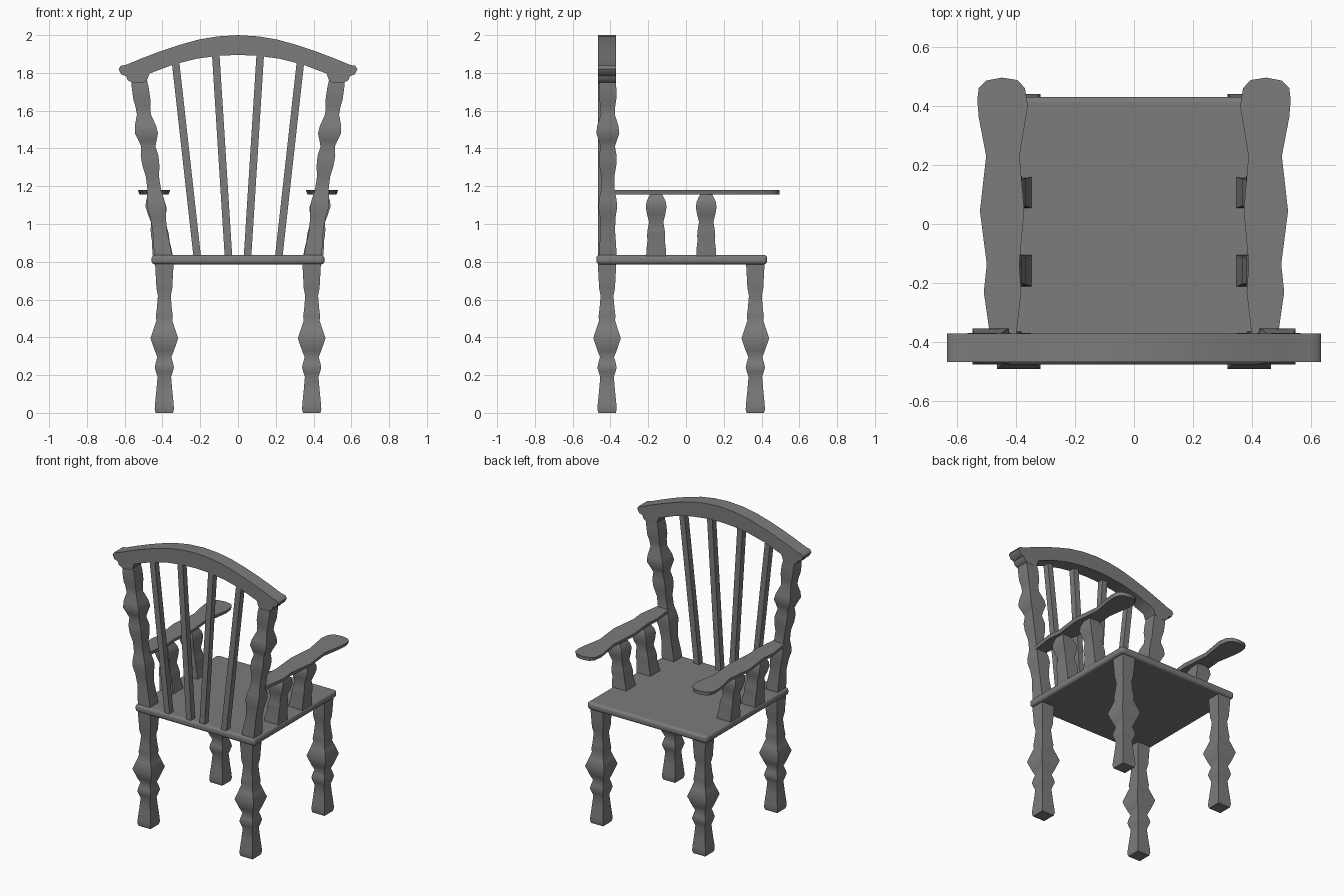
import bpy, bmesh, math
from mathutils import Vector

if "Cube" in bpy.data.objects:
    bpy.data.objects.remove(bpy.data.objects["Cube"])

# Dark grey finish for every part
MAT = bpy.data.materials.new("dark_grey")
MAT.diffuse_color = (0.115, 0.115, 0.115, 1)
MAT.use_nodes = True
MAT.node_tree.nodes["Principled BSDF"].inputs["Base Color"].default_value = MAT.diffuse_color
MAT.diffuse_color = (0.2, 0.2, 0.2, 1)
MAT.use_nodes = True
MAT.node_tree.nodes["Principled BSDF"].inputs["Base Color"].default_value = MAT.diffuse_color


def finish(name, bm, smooth=True):
    bmesh.ops.recalc_face_normals(bm, faces=bm.faces)
    me = bpy.data.meshes.new(name)
    bm.to_mesh(me)
    bm.free()
    me.materials.append(MAT)
    ob = bpy.data.objects.new(name, me)
    bpy.context.collection.objects.link(ob)
    if smooth:
        bpy.ops.object.select_all(action='DESELECT')
        ob.select_set(True)
        bpy.context.view_layer.objects.active = ob
        bpy.ops.object.shade_smooth_by_angle(angle=math.radians(50))
    return ob


def square_turning(name, base_x, y, profile, lean=0.0):
    """Square-section post from (z, half width) pairs; leans outward in x."""
    bm = bmesh.new()
    z0 = profile[0][0]
    side = 1 if base_x > 0 else -1
    rings = []
    for z, h in profile:
        cx = base_x + side * lean * (z - z0)
        rings.append([bm.verts.new((cx + a * h, y + b * h, z))
                      for a, b in ((-1, -1), (1, -1), (1, 1), (-1, 1))])
    for r, s in zip(rings, rings[1:]):
        for i in range(4):
            j = (i + 1) % 4
            bm.faces.new((r[i], r[j], s[j], s[i]))
    bm.faces.new(rings[0])
    bm.faces.new(rings[-1])
    return finish(name, bm)


def slab(name, points, direction, smooth=True):
    """Extrude a closed outline along a direction."""
    bm = bmesh.new()
    face = bm.faces.new([bm.verts.new(p) for p in points])
    geo = bmesh.ops.extrude_face_region(bm, geom=[face])["geom"]
    bmesh.ops.translate(bm, vec=Vector(direction),
                        verts=[g for g in geo if isinstance(g, bmesh.types.BMVert)])
    return finish(name, bm, smooth)


# Seat with a rounded rim
X, Y0, Y1 = 0.458, -0.475, 0.43
seat = slab("seat", [(-X, Y0, 0.786), (X, Y0, 0.786), (X, Y1, 0.786), (-X, Y1, 0.786)],
            (0, 0, 0.05), smooth=False)
bev = seat.modifiers.new("rim", "BEVEL")
bev.width = 0.018
bev.segments = 3

LEG = [(0, .046), (.02, .051), (.05, .049), (.12, .042), (.19, .036), (.215, .044),
       (.24, .051), (.265, .046), (.295, .037), (.33, .051), (.395, .073), (.45, .055),
       (.49, .042), (.51, .045), (.55, .04), (.62, .034), (.66, .042), (.7, .044), (.79, .049)]
POST = [(.82, .046), (.87, .045), (.97, .038), (1.04, .042), (1.09, .05), (1.13, .046),
        (1.18, .036), (1.25, .035), (1.31, .045), (1.36, .047), (1.41, .038), (1.44, .047),
        (1.48, .061), (1.52, .056), (1.58, .037), (1.62, .039), (1.66, .045), (1.72, .045),
        (1.78, .04)]
SUPPORT = [(.83, .053), (.87, .051), (.91, .046), (.94, .048), (.97, .045), (1.01, .038),
           (1.05, .048), (1.09, .055), (1.12, .05), (1.145, .038), (1.16, .03)]
# Arm outline: outer edge back to front, then inner edge front to back
ARM = [(.485, -.39), (.508, -.23), (.498, -.136), (.521, .044), (.5, .23), (.525, .36),
       (.53, .42), (.525, .46), (.5, .485), (.447, .495), (.395, .487), (.369, .46),
       (.359, .4), (.387, .23), (.371, .044), (.388, -.136), (.381, -.23), (.4, -.39)]

for side, tag in ((-1, "left"), (1, "right")):
    # Legs and leaning back posts
    square_turning("front_leg_" + tag, side * .39, .367, LEG)
    square_turning("back_leg_" + tag, side * .39, -.418, LEG)
    square_turning("back_post_" + tag, side * .394, -.414, POST, .137)
    # Arm supports and armrest
    for n, y in enumerate((-.158, .107)):
        square_turning(f"arm_support_{tag}_{n}", side * .398, y, SUPPORT, .138)
    arm = slab("armrest_" + tag, [(side * x, y, 1.179) for x, y in ARM], (0, 0, -.024))
    # Underside drawn in slightly
    for v in arm.data.vertices:
        if v.co.z < 1.17:
            v.co.x = side * .447 + (v.co.x - side * .447) * .9
    # Splayed back spindles
    for n, (xb, xt, zt) in enumerate(((.05, .118, 1.9), (.215, .332, 1.87))):
        w = .02
        slab(f"back_spindle_{tag}_{n}",
             [(side * (xb - w), -.465, .82), (side * (xb + w), -.465, .82),
              (side * (xt + w), -.465, zt), (side * (xt - w), -.465, zt)], (0, .042, 0))

# Arched top rail with eared ends
half = [(0, 2.0), (.11, 1.993), (.21, 1.976), (.31, 1.948), (.41, 1.915), (.51, 1.877),
        (.595, 1.842), (.62, 1.838), (.632, 1.82), (.618, 1.792), (.592, 1.783),
        (.585, 1.762), (.555, 1.745), (.5, 1.748), (.482, 1.76), (.468, 1.797),
        (.34, 1.845), (.22, 1.875), (.1, 1.891)]
outline = half + [(0, 1.895)] + [(-x, z) for x, z in reversed(half[1:])]
slab("top_rail", [(x, -.466, z) for x, z in outline], (0, .096, 0))
